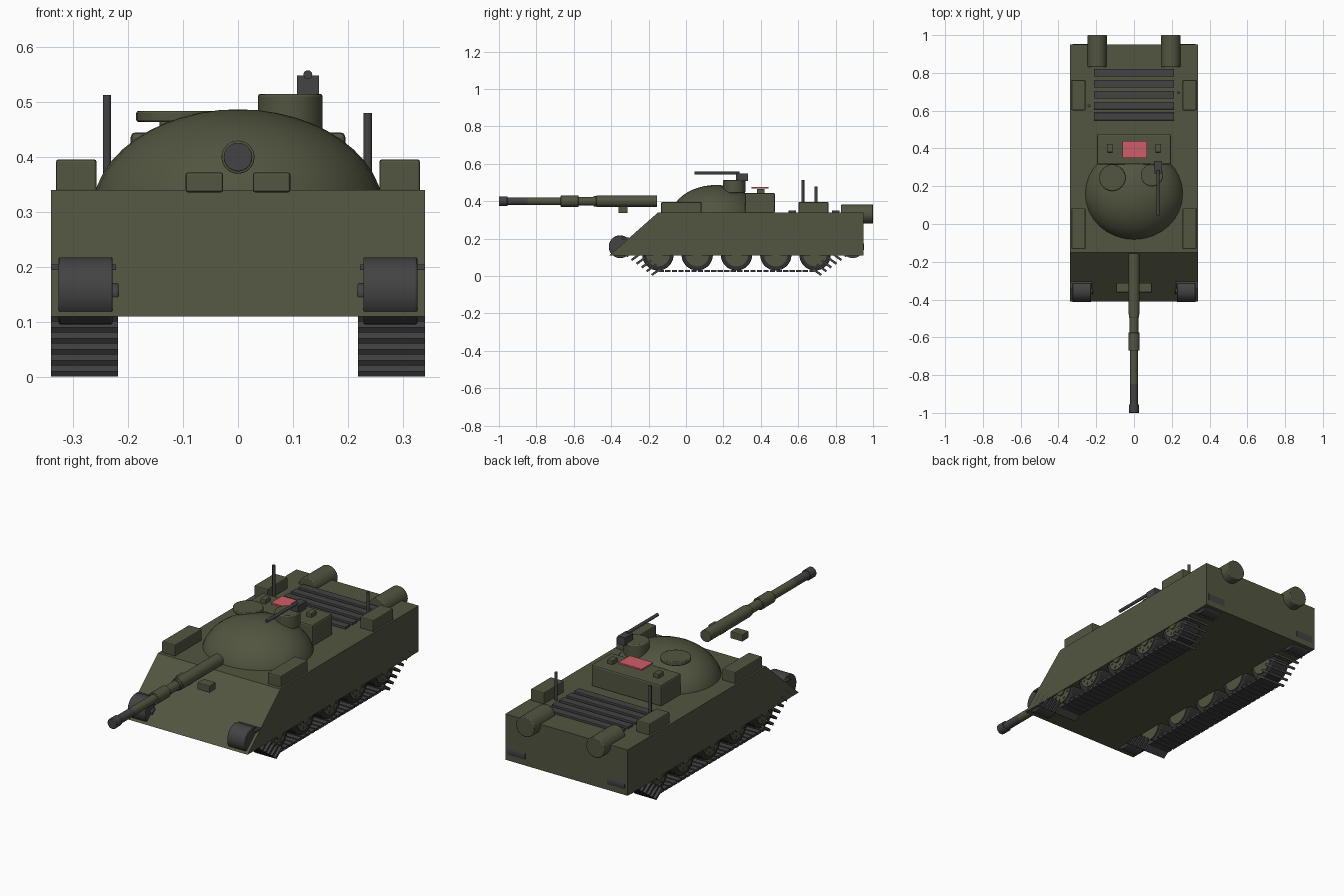
import bpy, bmesh, math
from math import radians
from mathutils import Matrix, Vector

cube = bpy.data.objects.get("Cube")
if cube:
    bpy.data.objects.remove(cube, do_unlink=True)


def material(name, rgb, rough=0.7):
    m = bpy.data.materials.new(name)
    m.use_nodes = True
    m.diffuse_color = (*rgb, 1)
    node = m.node_tree.nodes["Principled BSDF"]
    node.inputs["Base Color"].default_value = (*rgb, 1)
    node.inputs["Roughness"].default_value = rough
    return m


GREEN = material("olive green", (0.085, 0.09, 0.052))
STEEL = material("dark steel", (0.056, 0.056, 0.058))
RUBBER = material("black rubber", (0.03, 0.03, 0.03))
RED = material("signal red", (0.62, 0.11, 0.14))


def finish(name, bm, mat, bevel=0.0, smooth=True):
    """Turn a bmesh into an object with its colour, bevel and shading."""
    mesh = bpy.data.meshes.new(name)
    bmesh.ops.recalc_face_normals(bm, faces=bm.faces[:])
    bm.to_mesh(mesh)
    bm.free()
    mesh.materials.append(mat)
    obj = bpy.data.objects.new(name, mesh)
    bpy.context.collection.objects.link(obj)
    if bevel:
        mod = obj.modifiers.new("edge bevel", "BEVEL")
        mod.width, mod.segments = bevel, 2
    if smooth:
        bpy.ops.object.select_all(action="DESELECT")
        obj.select_set(True)
        bpy.context.view_layer.objects.active = obj
        bpy.ops.object.shade_smooth_by_angle(angle=radians(35))
    return obj


def add_box(bm, centre, size, tilt=0):
    bmesh.ops.create_cube(bm, size=1, matrix=Matrix.Translation(centre)
                          @ Matrix.Rotation(tilt, 4, "X") @ Matrix.Diagonal((*size, 1)))


def add_cylinder(bm, centre, radius, length, axis="Z", sides=32):
    turn = {"X": Matrix.Rotation(radians(90), 4, "Y"),
            "Y": Matrix.Rotation(radians(90), 4, "X"), "Z": Matrix()}[axis]
    bmesh.ops.create_cone(bm, cap_ends=True, segments=sides, radius1=radius, radius2=radius,
                          depth=length, matrix=Matrix.Translation(centre) @ turn)


def box(name, centre, size, mat, bevel=0.0):
    bm = bmesh.new()
    add_box(bm, centre, size)
    return finish(name, bm, mat, bevel, False)


def cylinder(name, centre, radius, length, mat, axis="Z", bevel=0.0):
    bm = bmesh.new()
    add_cylinder(bm, centre, radius, length, axis)
    return finish(name, bm, mat, bevel)


# Hull: side profile extruded across the width
bm = bmesh.new()
profile = [(-0.41, 0.11), (-0.15, 0.34), (0.95, 0.34), (0.95, 0.11)]
face = bm.faces.new([bm.verts.new((-0.34, y, z)) for y, z in profile])
extruded = bmesh.ops.extrude_face_region(bm, geom=[face])["geom"]
bmesh.ops.translate(bm, vec=(0.68, 0, 0),
                    verts=[v for v in extruded if isinstance(v, bmesh.types.BMVert)])
finish("hull", bm, GREEN, smooth=False)

# Turret: flattened dome with a box at the rear
bm = bmesh.new()
bmesh.ops.create_uvsphere(bm, u_segments=32, v_segments=24, radius=1,
                          matrix=Matrix.Translation((0, 0.16, 0.3))
                          @ Matrix.Diagonal((0.265, 0.248, 0.187, 1)))
bmesh.ops.bisect_plane(bm, geom=bm.verts[:] + bm.edges[:] + bm.faces[:],
                       plane_co=(0, 0, 0.33), plane_no=(0, 0, 1), clear_inner=True)
finish("turret_dome", bm, GREEN)
box("turret_bustle", (0, 0.395, 0.39), (0.39, 0.16, 0.11), GREEN, 0.008)
box("signal_panel", (0.003, 0.395, 0.473), (0.13, 0.09, 0.008), RED)

# Hatch and cupola
cylinder("loader_hatch", (-0.115, 0.245, 0.474), 0.07, 0.02, GREEN, bevel=0.004)
cylinder("commander_cupola", (0.095, 0.258, 0.48), 0.059, 0.07, GREEN, bevel=0.005)

# Roof machine gun
box("machine_gun_body", (0.127, 0.3, 0.528), (0.04, 0.065, 0.04), STEEL)
cylinder("machine_gun_barrel", (0.127, 0.165, 0.55), 0.008, 0.24, STEEL, "Y")

# Main gun: stepped tube as (name, front, back, radius, colour)
for name, front, back, radius, mat in (
        ("gun_sleeve", -0.48, -0.155, 0.03, GREEN),
        ("gun_collar", -0.495, -0.475, 0.027, GREEN),
        ("gun_rear_tube", -0.58, -0.49, 0.023, GREEN),
        ("bore_evacuator", -0.67, -0.575, 0.03, GREEN),
        ("gun_front_tube", -0.85, -0.665, 0.021, GREEN),
        ("gun_muzzle_tube", -0.96, -0.845, 0.021, STEEL),
        ("gun_muzzle", -1.0, -0.955, 0.026, STEEL)):
    cylinder(name, (0, (front + back) / 2, 0.4), radius, back - front, mat, "Y", 0.002)

# Engine deck slats
bm = bmesh.new()
for i in range(5):
    add_box(bm, (0, 0.569 + 0.058 * i, 0.344), (0.425, 0.04, 0.014))
finish("engine_slats", bm, STEEL, 0.002, False)

# Aerials
for side, x, y, top in (("right", -0.238, 0.625, 0.513), ("left", 0.236, 0.695, 0.48)):
    cylinder(side + "_aerial", (x, y, (0.33 + top) / 2), 0.0075, top - 0.33, STEEL)

for side, s in (("left", 1), ("right", -1)):
    # Stowage boxes, lamps, periscopes and rear drums
    box(side + "_front_stowage", (s * 0.294, -0.025, 0.366), (0.074, 0.215, 0.06), GREEN, 0.005)
    box(side + "_rear_stowage", (s * 0.294, 0.682, 0.366), (0.074, 0.16, 0.06), GREEN, 0.005)
    box(side + "_lamp", (s * 0.061, -0.337, 0.354), (0.068, 0.05, 0.036), GREEN, 0.004)
    box(side + "_periscope", (s * 0.128, 0.4, 0.453), (0.03, 0.042, 0.026), GREEN, 0.004)
    cylinder(side + "_fuel_drum", (s * 0.195, 0.915, 0.332), 0.051, 0.17, GREEN, "Y", 0.004)

    # Drive sprocket and idler
    cylinder(side + "_sprocket", (s * 0.277, -0.352, 0.157), 0.061, 0.098, STEEL, "X", 0.003)
    cylinder(side + "_sprocket_hub", (s * 0.267, -0.352, 0.152), 0.019, 0.1, STEEL, "X", 0.003)
    cylinder(side + "_idler", (s * 0.277, 0.892, 0.157), 0.061, 0.098, STEEL, "X")

    # Road wheels with discs, hubs and bolts
    for i in range(5):
        y, z = -0.15 + 0.21 * i, 0.114
        tag = f"{side}_wheel_{i + 1}"
        cylinder(tag + "_tyre", (s * 0.279, y, z), 0.084, 0.094, RUBBER, "X", 0.004)
        bm = bmesh.new()
        add_cylinder(bm, (s * 0.279, y, z), 0.062, 0.104, "X")
        add_cylinder(bm, (s * 0.284, y, z), 0.025, 0.108, "X", 16)
        for k in range(8):
            a = math.tau * (k + 0.5) / 8
            add_cylinder(bm, (s * 0.331, y + 0.045 * math.cos(a), z + 0.045 * math.sin(a)),
                         0.006, 0.008, "X", 8)
        finish(tag + "_disc", bm, GREEN)

    # Track: flat run of links, then splayed links on the end ramps
    bm = bmesh.new()
    for i in range(24):
        add_box(bm, (s * 0.279, -0.132 + 0.035 * i, 0.027), (0.122, 0.028, 0.012))
    for i in range(7):
        y, z = 0.027 * i, 0.024 + 0.02 * i
        add_box(bm, (s * 0.279, -0.158 - y, z), (0.122, 0.062, 0.012), radians(36))
        add_box(bm, (s * 0.279, 0.698 + y, z), (0.122, 0.062, 0.012), radians(-36))
    add_box(bm, (s * 0.281, -0.325, 0.2), (0.118, 0.04, 0.01))
    finish(side + "_track", bm, STEEL, smooth=False)
